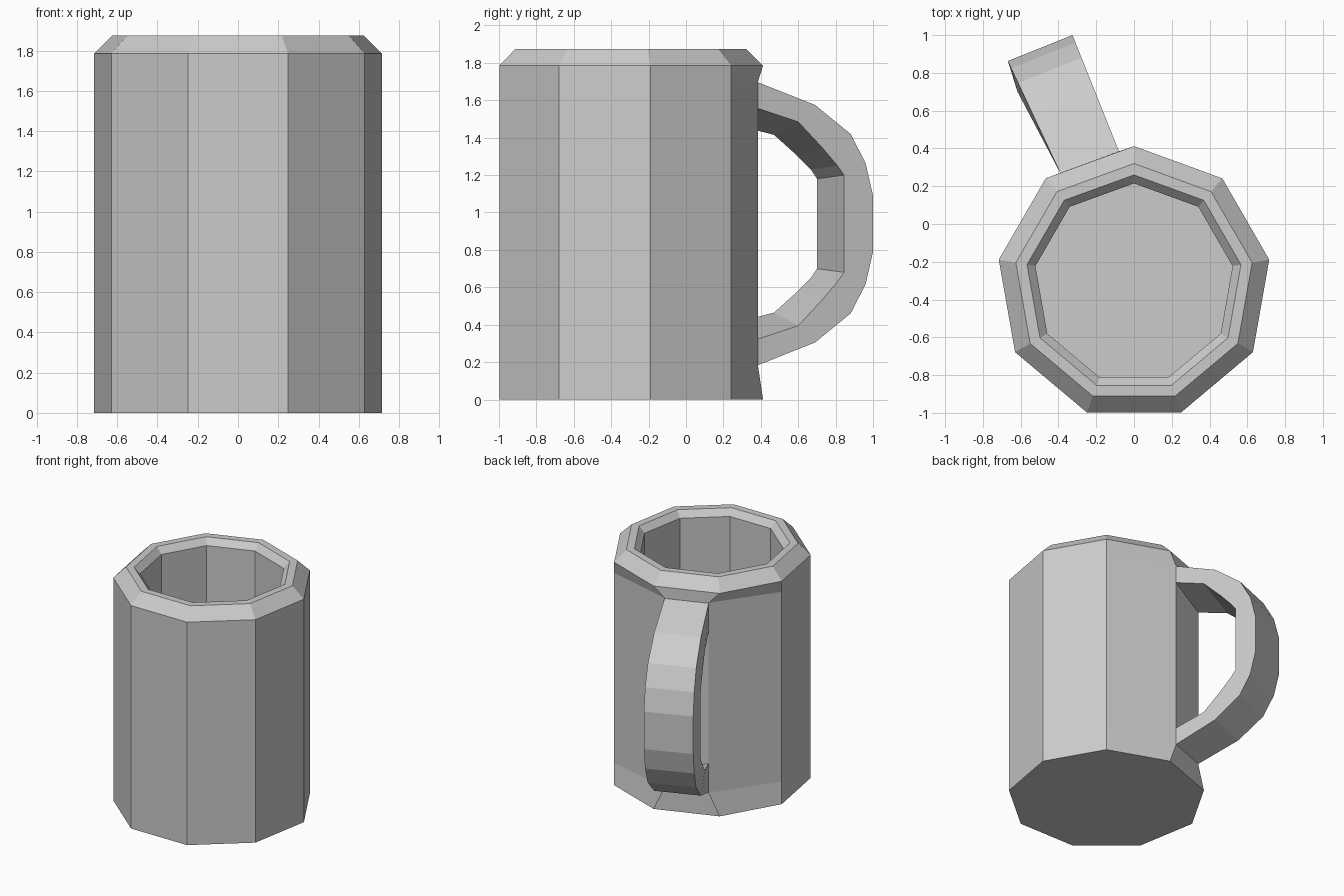
import bpy, bmesh, math

if "Cube" in bpy.data.objects:
    bpy.data.objects.remove(bpy.data.objects["Cube"])

CY = -0.315      # centre of the nine-sided body
SIDES = 9


def finish(bm, name):
    bmesh.ops.recalc_face_normals(bm, faces=bm.faces)
    mesh = bpy.data.meshes.new(name)
    bm.to_mesh(mesh)
    bm.free()
    obj = bpy.data.objects.new(name, mesh)
    bpy.context.collection.objects.link(obj)
    return obj


def bridge(bm, a, b):
    n = len(a)
    for i in range(n):
        bm.faces.new((a[i], a[(i + 1) % n], b[(i + 1) % n], b[i]))


# Mug body: outside wall, chamfered rim, inside wall and floor
# (radius, height, flattened where the handle joins)
profile = [
    (0.727, 0.0, False),
    (0.727, 0.18, True),
    (0.727, 1.70, True),
    (0.727, 1.785, False),
    (0.635, 1.875, False),
    (0.575, 1.875, False),
    (0.53, 1.825, False),
    (0.53, 0.15, False),
]
bm = bmesh.new()
rings = []
for radius, z, flattened in profile:
    ring = []
    for i in range(SIDES):
        a = math.pi / 2 + math.tau * i / SIDES
        ring.append(bm.verts.new((radius * math.cos(a), CY + radius * math.sin(a), z)))
    if flattened:
        # two corners are pulled in to the width of the handle
        ring[0].co.xy = (-0.08, 0.385)
        ring[1].co.xy = (-0.39, 0.27)
    rings.append(ring)
for lower, upper in zip(rings, rings[1:]):
    bridge(bm, lower, upper)
bm.faces.new(rings[0])
bm.faces.new(rings[-1])
finish(bm, "mug_body")

# Handle: upper half as (outer y, outer z, inner y, inner z, left inner drop)
upper_half = [
    (0.375, 1.70, 0.375, 1.56, 0.09),
    (0.69, 1.575, 0.60, 1.485, 0.07),
    (0.88, 1.42, 0.73, 1.345, 0.04),
    (0.96, 1.265, 0.81, 1.25, 0.02),
    (1.00, 1.09, 0.845, 1.20, 0.02),
]
MID_Z = 0.94


def handle_edge(y, flare):
    # right and left edge positions in plan
    x = -0.08 - 0.4 * (y - 0.385)
    f = (y - 0.385) / 0.615 * flare
    return (x, y), (x - 0.31 - 0.032 * f, y - 0.115 - 0.022 * f)


bm = bmesh.new()
sections = []
for sign, half in ((1, upper_half), (-1, upper_half[::-1])):
    for oy, oz, iy, iz, drop in half:
        out_r, out_l = handle_edge(oy, 1.0)
        in_r, in_l = handle_edge(iy, 1.8)
        corners = ((out_r, oz), (out_l, oz), (in_l, iz - drop), (in_r, iz))
        sections.append([bm.verts.new((p[0], p[1], MID_Z + sign * (z - MID_Z)))
                         for p, z in corners])
for a, b in zip(sections, sections[1:]):
    bridge(bm, a, b)
bm.faces.new(sections[0])
bm.faces.new(sections[-1])
finish(bm, "handle")
